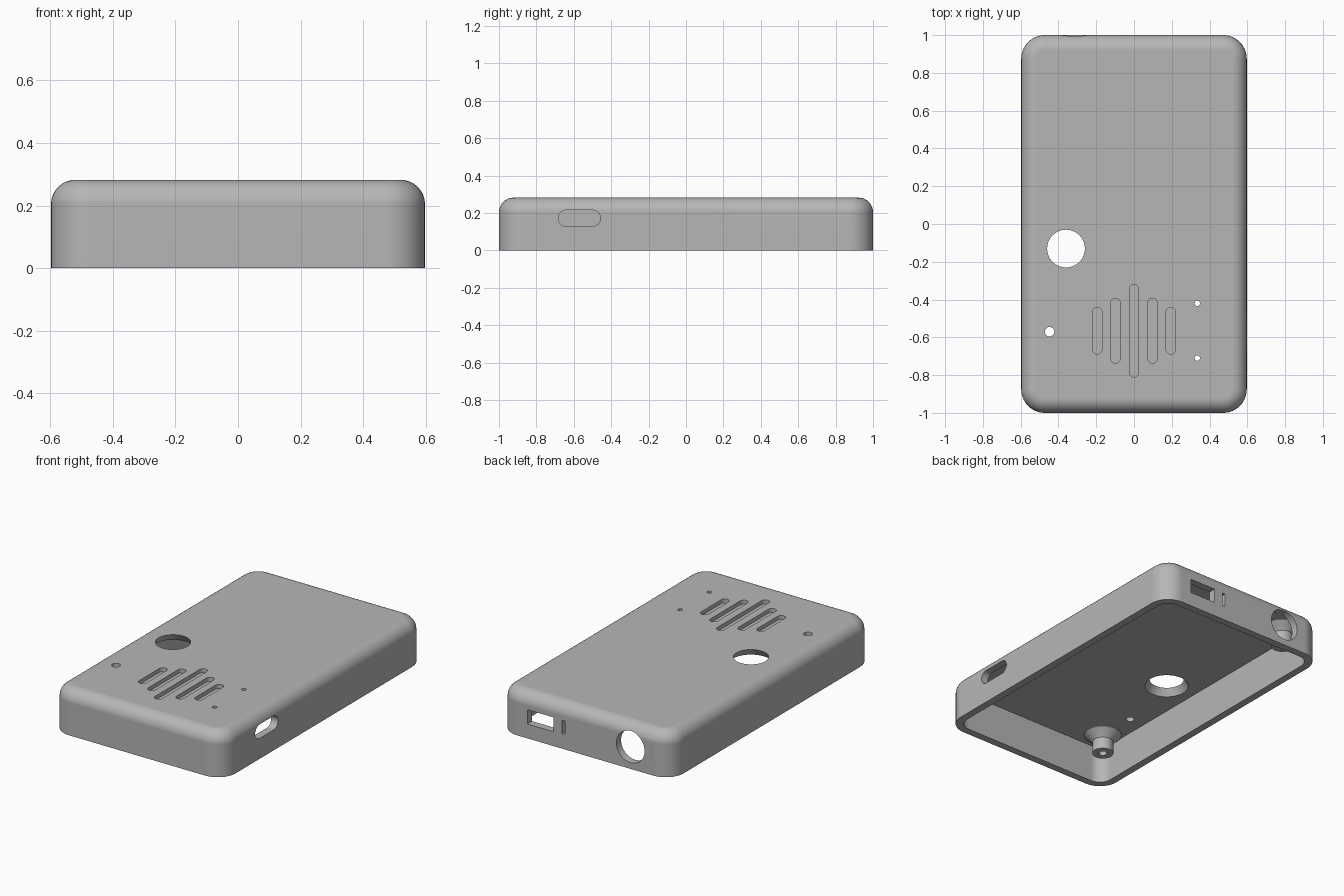
import bpy, bmesh
from math import sin, cos, pi, radians
from mathutils import Vector

cube = bpy.data.objects.get("Cube")
if cube:
    bpy.data.objects.remove(cube, do_unlink=True)

HX, HY, H = 0.597, 1.0, 0.282     # half width, half length, height
WALL, CEILING = 0.047, 0.237      # wall thickness, underside of the top plate
CORNER, FILLET = 0.125, 0.078

grey = bpy.data.materials.new("grey plastic")
grey.use_nodes = True
grey.diffuse_color = (0.47, 0.47, 0.47, 1)
grey.node_tree.nodes["Principled BSDF"].inputs["Base Color"].default_value = grey.diffuse_color


def rounded_rect(hx, hy, r, n=10):
    """Outline of a rounded rectangle; r == hx == hy gives a circle."""
    points = []
    for i, (sx, sy) in enumerate([(1, 1), (-1, 1), (-1, -1), (1, -1)]):
        for k in range(n + 1):
            a = (i + k / n) * pi / 2
            points.append((sx * (hx - r) + r * cos(a), sy * (hy - r) + r * sin(a)))
    return points


def loft(name, rings, place=lambda u, v, w: (u, v, w)):
    """Solid through rounded rectangles given as (hx, hy, r, depth)."""
    bm = bmesh.new()
    loops = [[bm.verts.new(place(u, v, w)) for u, v in rounded_rect(hx, hy, r)]
             for hx, hy, r, w in rings]
    for a, b in zip(loops, loops[1:]):
        for i in range(len(a)):
            j = (i + 1) % len(a)
            bm.faces.new((a[i], a[j], b[j], b[i]))
    bm.faces.new(loops[0])
    bm.faces.new(loops[-1])
    bmesh.ops.remove_doubles(bm, verts=bm.verts, dist=1e-5)
    bmesh.ops.recalc_face_normals(bm, faces=bm.faces)
    return finish(name, bm)


def finish(name, bm):
    mesh = bpy.data.meshes.new(name)
    bm.to_mesh(mesh)
    bm.free()
    mesh.materials.append(grey)
    obj = bpy.data.objects.new(name, mesh)
    bpy.context.collection.objects.link(obj)
    return obj


def select(obj):
    bpy.ops.object.select_all(action='DESELECT')
    obj.select_set(True)
    bpy.context.view_layer.objects.active = obj


def smooth(obj):
    select(obj)
    bpy.ops.object.shade_smooth_by_angle(angle=radians(30))


def cut(rings, place):
    """Subtract a lofted solid from the case."""
    cutter = loft("cutter", rings, place)
    cutter.hide_render = True
    select(case)
    mod = case.modifiers.new("cut", 'BOOLEAN')
    mod.operation, mod.solver, mod.object = 'DIFFERENCE', 'EXACT', cutter
    bpy.ops.object.modifier_apply(modifier=mod.name)
    bpy.data.objects.remove(cutter, do_unlink=True)


def top_cut(x, y, rings):
    cut(rings, lambda u, v, w: (x + u, y + v, w))


def back_cut(x, z, hx, hz, r):
    cut([(hx, hz, r, HY - 0.12), (hx, hz, r, HY + 0.1)],
        lambda u, v, w: (x + u, w, z + v))


# Case: outer wall, rounded top edge, then the hollow underneath
outer = [(HX, HY, CORNER, 0)]
for k in range(9):
    a = k / 8 * pi / 2
    inset = FILLET * (1 - cos(a))
    outer.append((HX - inset, HY - inset, CORNER - inset, H - FILLET + FILLET * sin(a)))
case = loft("case", outer)
inner = (HX - WALL, HY - WALL, CORNER - WALL)
top_cut(0, 0, [inner + (-0.1,), inner + (CEILING,)])

# Large button hole and small holes through the top, wider underneath
for x, y, r, flare in [(-0.36, -0.13, 0.1, 0.028), (-0.447, -0.57, 0.025, 0),
                       (0.335, -0.42, 0.014, 0), (0.335, -0.71, 0.014, 0)]:
    low, high = r + flare, r
    top_cut(x, y, [(low, low, low, CEILING - 0.05), (low, low, low, CEILING),
                   (high, high, high, H), (high, high, high, H + 0.05)])

# Speaker grooves, cut part way into the top
for x, half in [(0, 0.245), (0.098, 0.172), (0.195, 0.124)]:
    for side in ([1] if x == 0 else [1, -1]):
        top_cut(side * x, -0.565, [(0.025, half, 0.025, H - 0.025),
                                   (0.025, half, 0.025, H + 0.05)])

# Rounded slot in the left wall
cut([(0.113, 0.043, 0.043, HX - 0.12), (0.113, 0.043, 0.043, HX + 0.1)],
    lambda u, v, w: (w, -0.57 + u, 0.172 + v))

# Back wall: socket opening, narrow slit, round jack hole
back_cut(0.31, 0.135, 0.09, 0.045, 0.002)
back_cut(0.15, 0.135, 0.011, 0.042, 0.002)
back_cut(-0.315, 0.137, 0.098, 0.098, 0.098)

smooth(case)
normals = case.modifiers.new("even shading", 'WEIGHTED_NORMAL')
normals.keep_sharp = True


# Screw posts under the top plate, with flared bases and blind holes
def screw_post(name, x, y):
    profile = [(0, 0.2), (0.024, 0.2), (0.024, 0.11), (0.062, 0.11), (0.062, 0.185),
               (0.075, 0.2), (0.11, 0.232), (0.11, CEILING + 0.005)]
    bm = bmesh.new()
    verts = [bm.verts.new((r, 0, z)) for r, z in profile]
    edges = [bm.edges.new(pair) for pair in zip(verts, verts[1:])]
    bmesh.ops.spin(bm, geom=verts + edges, cent=(0, 0, 0), axis=(0, 0, 1),
                   angle=2 * pi, steps=32, use_merge=True)
    bmesh.ops.remove_doubles(bm, verts=bm.verts, dist=1e-5)
    bmesh.ops.holes_fill(bm, edges=[e for e in bm.edges if e.is_boundary], sides=0)
    bmesh.ops.recalc_face_normals(bm, faces=bm.faces)
    bmesh.ops.translate(bm, verts=bm.verts, vec=Vector((x, y, 0)))
    smooth(finish(name, bm))


screw_post("front_screw_post", -0.44, -0.81)
screw_post("back_screw_post", -0.44, 0.83)
